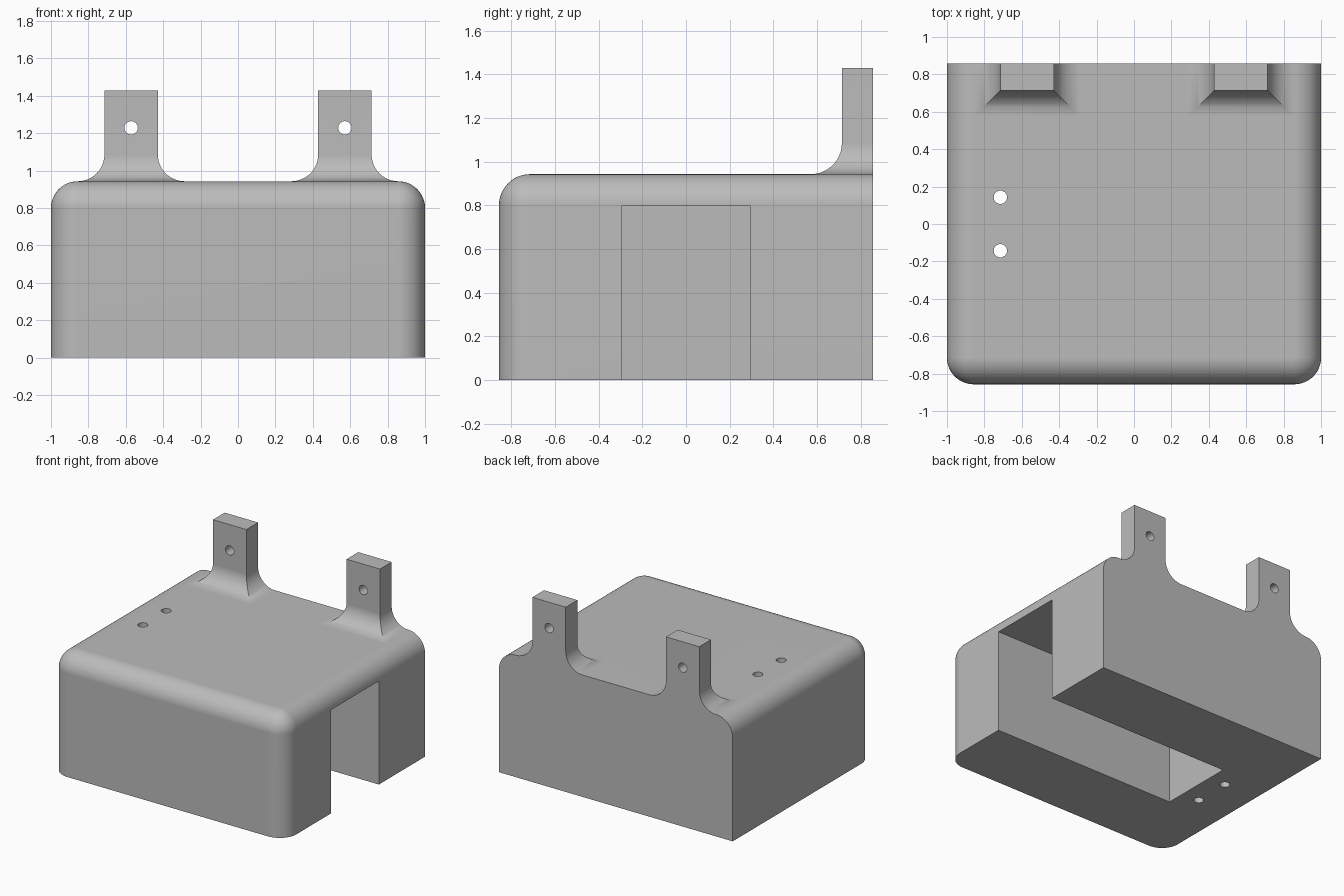
import bpy, bmesh
from math import sin, cos, pi

if "Cube" in bpy.data.objects:
    bpy.data.objects.remove(bpy.data.objects["Cube"], do_unlink=True)

# One "unit" of the design grid
U = 1 / 7
R = U                       # every fillet radius
W, D, H = 1.0, 6 * U, 6.6 * U
TOP = 10 * U
STEPS = 12

grey = bpy.data.materials.new("light_grey")
grey.use_nodes = True
grey.diffuse_color = (0.5, 0.5, 0.5, 1)
grey.node_tree.nodes["Principled BSDF"].inputs["Base Color"].default_value = (0.5, 0.5, 0.5, 1)


def loft(name, rings):
    """Solid through a stack of closed rings with equal point counts."""
    bm = bmesh.new()
    rows = [[bm.verts.new(p) for p in ring] for ring in rings]
    n = len(rows[0])
    for a, b in zip(rows, rows[1:]):
        for i in range(n):
            j = (i + 1) % n
            bm.faces.new((a[i], a[j], b[j], b[i]))
    bm.faces.new(rows[0][::-1])
    bm.faces.new(rows[-1])
    bmesh.ops.remove_doubles(bm, verts=bm.verts, dist=1e-5)
    bmesh.ops.recalc_face_normals(bm, faces=bm.faces)
    mesh = bpy.data.meshes.new(name)
    bm.to_mesh(mesh)
    bm.free()
    mesh.materials.append(grey)
    obj = bpy.data.objects.new(name, mesh)
    bpy.context.collection.objects.link(obj)
    return obj


def body_ring(z, d):
    """Outline with rounded front corners and a square back, inset by d."""
    pts = [(W - d, D, z), (-W + d, D, z)]
    for side, start in ((-1, pi), (1, 1.5 * pi)):
        for i in range(STEPS + 1):
            a = start + i * pi / 2 / STEPS
            pts.append((side * (W - R) + (R - d) * cos(a), -D + R + (R - d) * sin(a), z))
    return pts


def lug_ring(cx, z, d):
    """Tab section, flared by d on the sides and front."""
    x0, x1, y0 = cx - U - d, cx + U + d, D - U - d
    return [(x0, y0, z), (x1, y0, z), (x1, D, z), (x0, D, z)]


def hole(name, loc, depth, rot=(0, 0, 0)):
    bpy.ops.mesh.primitive_cylinder_add(vertices=32, radius=U / 4, depth=depth,
                                        location=loc, rotation=rot)
    bpy.context.object.name = name
    return bpy.context.object


def combine(target, other, operation):
    """Apply a boolean and discard the second solid."""
    mod = target.modifiers.new(operation.lower(), 'BOOLEAN')
    mod.operation, mod.object, mod.solver = operation, other, 'EXACT'
    bpy.context.view_layer.objects.active = target
    bpy.ops.object.modifier_apply(modifier=mod.name)
    bpy.data.objects.remove(other, do_unlink=True)


angles = [i * pi / 2 / STEPS for i in range(STEPS + 1)]

# Rounded block
rings = [body_ring(0, 0)]
rings += [body_ring(H - R + R * sin(a), R * (1 - cos(a))) for a in angles]
body = loft("bracket_body", rings)

# Two flared mounting tabs along the back edge
for side in (-1, 1):
    cx = side * 4 * U
    rings = [lug_ring(cx, H - 0.04, R)]
    rings += [lug_ring(cx, H + R * (1 - sin(a)), R * (1 - cos(a))) for a in reversed(angles)]
    rings.append(lug_ring(cx, TOP, 0))
    combine(body, loft("mounting_tab", rings), 'UNION')

# Slot open below and on the left side
x0, x1, y = -4 * U, W + 0.2, 2.05 * U
slot = loft("slot_cutter", [[(x0, -y, z), (x1, -y, z), (x1, y, z), (x0, y, z)]
                            for z in (-0.2, H - R)])
combine(body, slot, 'DIFFERENCE')

# Screw holes through the tabs and through the solid end of the block
for side in (-1, 1):
    combine(body, hole("tab_hole", (side * 4 * U, D - U / 2, 8.6 * U), 3 * U, (pi / 2, 0, 0)),
            'DIFFERENCE')
    combine(body, hole("block_hole", (-5 * U, side * U, H / 2), 2 * H), 'DIFFERENCE')

# Single material and smooth fillets with crisp edges
body.data.materials.clear()
body.data.materials.append(grey)
for p in body.data.polygons:
    p.material_index = 0
bpy.ops.object.select_all(action='DESELECT')
body.select_set(True)
bpy.context.view_layer.objects.active = body
bpy.ops.object.shade_smooth_by_angle(angle=pi / 6)
weighted = body.modifiers.new("even_shading", 'WEIGHTED_NORMAL')
weighted.keep_sharp = True
